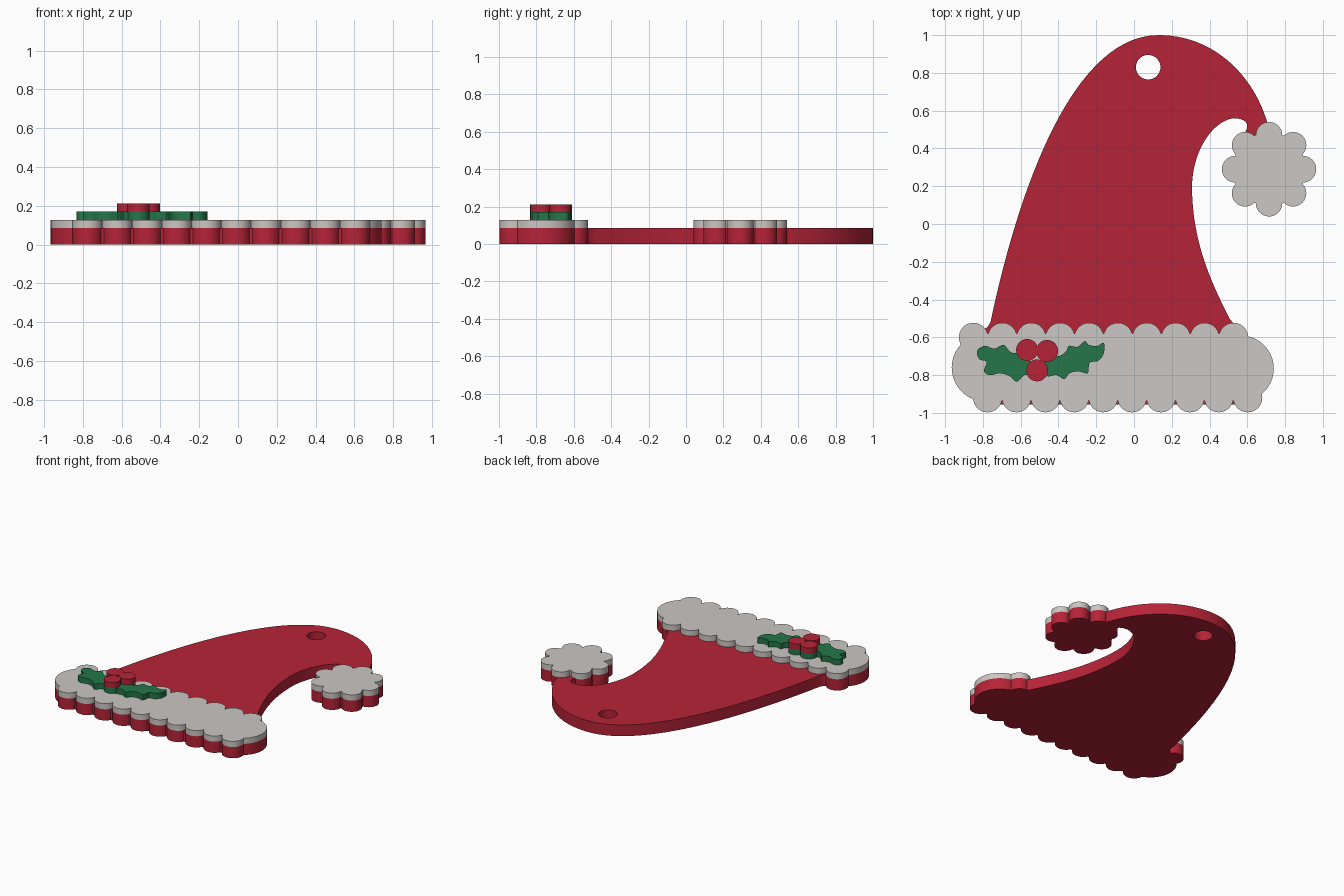
import bpy, bmesh, math
from mathutils import Vector
from mathutils.geometry import delaunay_2d_cdt, interpolate_bezier, area_tri

cube = bpy.data.objects.get("Cube")
if cube:
    bpy.data.objects.remove(cube, do_unlink=True)


def material(name, color):
    mat = bpy.data.materials.new(name)
    mat.use_nodes = True
    mat.diffuse_color = (*color, 1)
    mat.node_tree.nodes["Principled BSDF"].inputs["Base Color"].default_value = (*color, 1)
    return mat


RED = material("red", (0.47, 0.017, 0.038))
WHITE = material("warm white", (0.60, 0.57, 0.55))
GREEN = material("holly green", (0.018, 0.18, 0.066))


def circle(x, y, r, n=40):
    angles = [2 * math.pi * i / n for i in range(n)]
    return [Vector((x + r * math.cos(a), y + r * math.sin(a))) for a in angles]


def bezier(a, b, c, d, n=28):
    return [p.to_2d() for p in interpolate_bezier(*[Vector((*p, 0)) for p in (a, b, c, d)], n)]


def smooth_loop(points, steps=5):
    """Closed smooth curve through the given points."""
    pts = [Vector(p) for p in points]
    out = []
    for i, p in enumerate(pts):
        before, q, after = pts[i - 1], pts[(i + 1) % len(pts)], pts[(i + 2) % len(pts)]
        out += bezier(p, p + (q - before) / 6, q - (after - p) / 6, q, steps + 1)[:-1]
    return out


def counter_clockwise(loop):
    area = sum(loop[i - 1].cross(p) for i, p in enumerate(loop))
    return loop if area > 0 else loop[::-1]


def slab(name, loops, bottom, top, mat, hole=None):
    """Merge overlapping outlines into one flat shape and give it thickness."""
    all_loops = [counter_clockwise(l) for l in loops + ([hole] if hole else [])]
    points, faces = [], []
    for loop in all_loops:
        faces.append(list(range(len(points), len(points) + len(loop))))
        points += loop
    verts, _, tris, _, _, owners = delaunay_2d_cdt(points, [], faces, 0, 1e-5)
    bm = bmesh.new()
    bv = [bm.verts.new((v.x, v.y, bottom)) for v in verts]
    for tri, owner in zip(tris, owners):
        if owner and not (hole and len(loops) in owner):
            bm.faces.new([bv[i] for i in tri])
    bmesh.ops.delete(bm, geom=[v for v in bm.verts if not v.link_faces], context='VERTS')
    result = bmesh.ops.extrude_face_region(bm, geom=bm.faces[:], use_keep_orig=True)
    raised = [g for g in result["geom"] if isinstance(g, bmesh.types.BMVert)]
    bmesh.ops.translate(bm, verts=raised, vec=(0, 0, top - bottom))
    bmesh.ops.recalc_face_normals(bm, faces=bm.faces[:])
    mesh = bpy.data.meshes.new(name)
    bm.to_mesh(mesh)
    bm.free()
    mesh.materials.append(mat)
    obj = bpy.data.objects.new(name, mesh)
    bpy.context.collection.objects.link(obj)
    bpy.ops.object.select_all(action='DESELECT')
    obj.select_set(True)
    bpy.context.view_layer.objects.active = obj
    bpy.ops.object.shade_smooth_by_angle(angle=math.radians(30))
    return obj


def polygon(*points):
    return [Vector(p) for p in points]


# Hat silhouette: left side, crown, curled tip, inner curve
hat = polygon((-0.80, -0.70), (-0.80, -0.56), (-0.775, -0.545))
hat += bezier((-0.76, -0.52), (-0.58, 0.33), (-0.28, 1), (0.13, 1))
hat += bezier((0.13, 1), (0.42, 1), (0.63, 0.79), (0.705, 0.54))[1:]
hat += polygon((0.72, 0.40), (0.58, 0.46))
hat += bezier((0.59, 0.49), (0.615, 0.53), (0.59, 0.56), (0.525, 0.56), 10)
hat += bezier((0.525, 0.56), (0.41, 0.54), (0.307, 0.38), (0.307, 0.19))[1:]
hat += bezier((0.307, 0.19), (0.31, -0.10), (0.41, -0.31), (0.505, -0.50))[1:]
hat += polygon((0.53, -0.53), (0.53, -0.70))

# Scalloped brim: round ends and a row of bumps along each long side
PITCH = 0.153
brim_bumps = [circle(-0.785, -0.76, 0.18), circle(0.565, -0.765, 0.175)]
for i in range(10):
    brim_bumps.append(circle(-0.85 + i * PITCH, -0.60, 0.077))
    brim_bumps.append(circle(-0.775 + i * PITCH, -0.92, 0.077))


def brim_core(low):
    return polygon((-0.85, -0.58), (-0.78, low), (0.60, low), (0.53, -0.58))


# Pompom: a disc ringed with eight bumps
PX, PY = 0.715, 0.29
pompom_shape = [circle(PX, PY, 0.195)]
for i in range(8):
    a = i * math.pi / 4
    pompom_shape.append(circle(PX + 0.18 * math.cos(a), PY + 0.18 * math.sin(a), 0.07))

# Holly: two wavy leaves and three berries
left_leaf = smooth_loop([
    (-.83, -.67), (-.79, -.645), (-.74, -.66), (-.69, -.64), (-.65, -.68),
    (-.58, -.69), (-.52, -.79), (-.58, -.80), (-.62, -.835), (-.66, -.805),
    (-.71, -.79), (-.76, -.80), (-.795, -.78), (-.78, -.73), (-.82, -.715)])
right_leaf = smooth_loop([
    (-.47, -.70), (-.40, -.70), (-.36, -.675), (-.345, -.645), (-.30, -.65),
    (-.26, -.62), (-.24, -.64), (-.195, -.645), (-.16, -.63), (-.16, -.685),
    (-.19, -.725), (-.235, -.735), (-.245, -.79), (-.295, -.78), (-.34, -.79),
    (-.37, -.82), (-.41, -.80), (-.465, -.80)])
berry_shape = [circle(x, y, 0.058) for x, y in ((-.566, -.667), (-.46, -.672), (-.513, -.775))]

# Stacked layers
Z1, Z2, Z3, Z4 = 0.085, 0.128, 0.17, 0.212
slab("hat_base", [hat, brim_core(-0.955)] + brim_bumps + pompom_shape, 0, Z1, RED,
     hole=circle(0.075, 0.83, 0.065))
slab("brim", [brim_core(-0.935)] + brim_bumps, Z1, Z2, WHITE)
slab("pompom", pompom_shape, Z1, Z2, WHITE)
slab("holly_leaves", [left_leaf, right_leaf] + berry_shape, Z2, Z3, GREEN)
slab("berries", berry_shape, Z3, Z4, RED)
